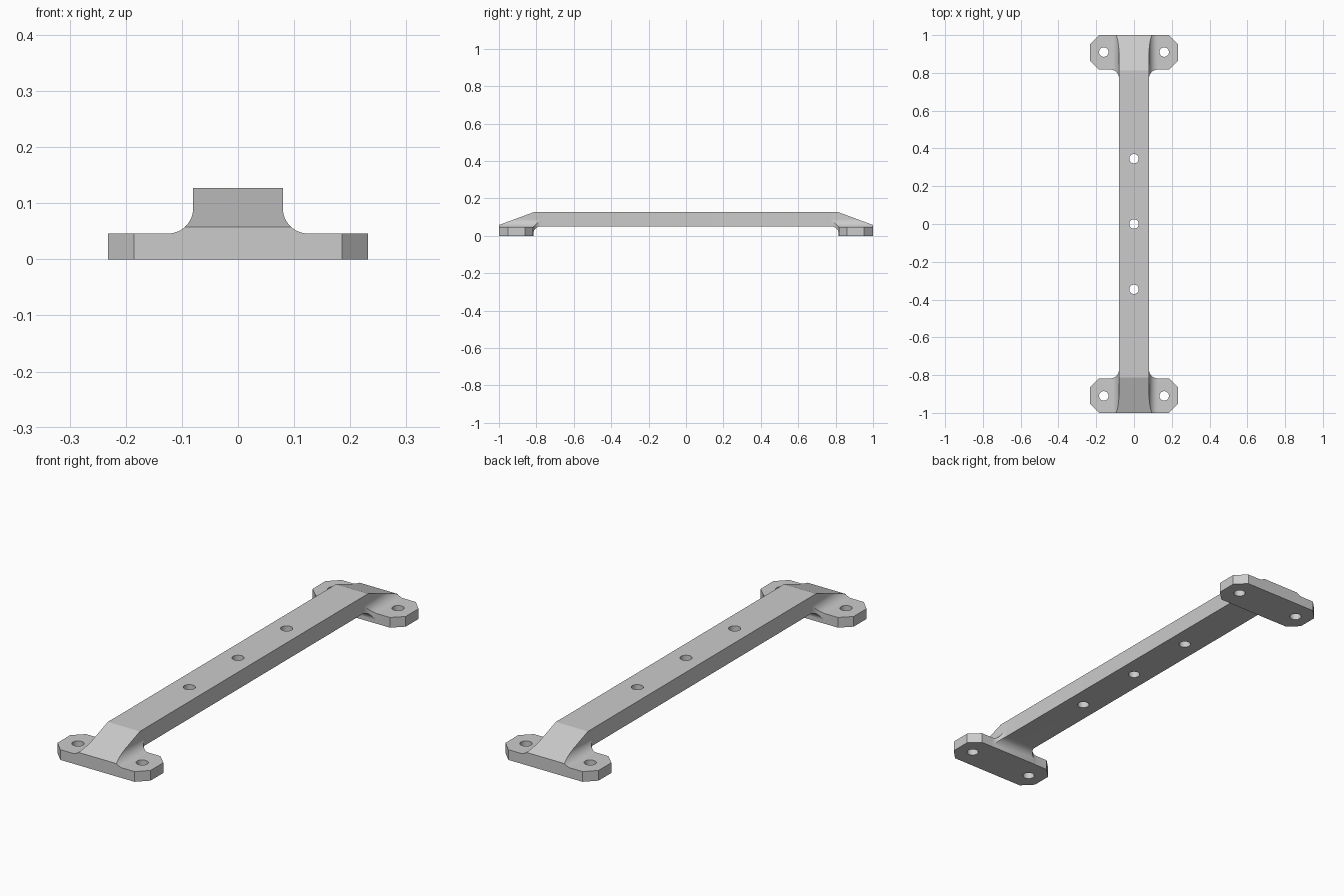
import bpy, bmesh
from math import cos, sin, radians
from mathutils import Matrix, Vector

cube = bpy.data.objects.get("Cube")
if cube:
    bpy.data.objects.remove(cube, do_unlink=True)

grey = bpy.data.materials.new("mid grey")
grey.use_nodes = True
colour = (0.6, 0.6, 0.6, 1)
grey.diffuse_color = colour
for node in grey.node_tree.nodes:
    if node.type == 'BSDF_PRINCIPLED':
        node.inputs["Base Color"].default_value = colour


def arc(u, v, r, start, end, steps=12):
    angles = [radians(start + (end - start) * i / steps) for i in range(steps + 1)]
    return [(u + r * cos(a), v + r * sin(a)) for a in angles]


def mirrored(half):
    return half + [(-u, v) for u, v in reversed(half)]


def finish(name, bm):
    bmesh.ops.recalc_face_normals(bm, faces=bm.faces)
    mesh = bpy.data.meshes.new(name)
    bm.to_mesh(mesh)
    bm.free()
    mesh.materials.append(grey)
    obj = bpy.data.objects.new(name, mesh)
    bpy.context.collection.objects.link(obj)
    return obj


def prism(name, outline, place, low, high):
    """Extrude an outline from low to high; place maps (u, v, depth) to xyz."""
    bm = bmesh.new()
    face = bm.faces.new([bm.verts.new(place(u, v, low)) for u, v in outline])
    shift = Vector(place(0, 0, high)) - Vector(place(0, 0, low))
    extruded = bmesh.ops.extrude_face_region(bm, geom=[face], use_keep_orig=True)
    moved = [g for g in extruded["geom"] if isinstance(g, bmesh.types.BMVert)]
    bmesh.ops.translate(bm, verts=moved, vec=shift)
    return finish(name, bm)


def combine(target, tool, operation):
    mod = target.modifiers.new(operation.title(), 'BOOLEAN')
    mod.operation, mod.object, mod.solver = operation, tool, 'EXACT'
    tool.hide_render = True
    bpy.ops.object.select_all(action='DESELECT')
    target.select_set(True)
    bpy.context.view_layer.objects.active = target
    bpy.ops.object.modifier_apply(modifier=mod.name)
    bpy.data.objects.remove(tool, do_unlink=True)


# Plan outline: narrow bar flaring into a chamfered foot at each end
plan_half = mirrored(arc(0.1245, 0.772, 0.045, 180, 90)
                     + [(0.185, 0.817), (0.232, 0.862), (0.232, 0.953), (0.185, 1)])
plan = plan_half + [(-x, -y) for x, y in plan_half]
handle = prism("bar_with_feet", plan, lambda u, v, d: (u, v, d), -0.2, 0.4)

# End profile: thin feet with a fillet up to the bar sides
end_profile = mirrored([(0.5, -0.1), (0.5, 0.046)]
                       + arc(0.125, 0.091, 0.045, 270, 180) + [(0.08, 0.3)])
end_block = prism("end_profile", end_profile, lambda u, v, d: (u, d, v), -1.2, 1.2)
combine(handle, end_block, 'INTERSECT')

# Side profile: sloped ends above, raised underside with fillets below
side_profile = mirrored([(0.812, 0.127), (1.1, 0.021), (1.1, 0), (0.8165, 0)]
                        + arc(0.7765, 0.01, 0.04, 0, 90))
side_block = prism("side_profile", side_profile, lambda u, v, d: (d, u, v), -0.6, 0.6)
combine(handle, side_block, 'INTERSECT')

# Screw holes through the bar and the feet
holes = [(0, y) for y in (-0.346, 0, 0.346)]
holes += [(x, y) for x in (-0.16, 0.16) for y in (-0.91, 0.91)]
bm = bmesh.new()
for x, y in holes:
    bmesh.ops.create_cone(bm, cap_ends=True, segments=32, radius1=0.025, radius2=0.025,
                          depth=0.6, matrix=Matrix.Translation((x, y, 0.1)))
combine(handle, finish("hole_cutters", bm), 'DIFFERENCE')

# Smooth fillets and holes, crisp edges elsewhere
bpy.ops.object.select_all(action='DESELECT')
handle.select_set(True)
bpy.context.view_layer.objects.active = handle
bpy.ops.object.shade_smooth_by_angle(angle=radians(20))
